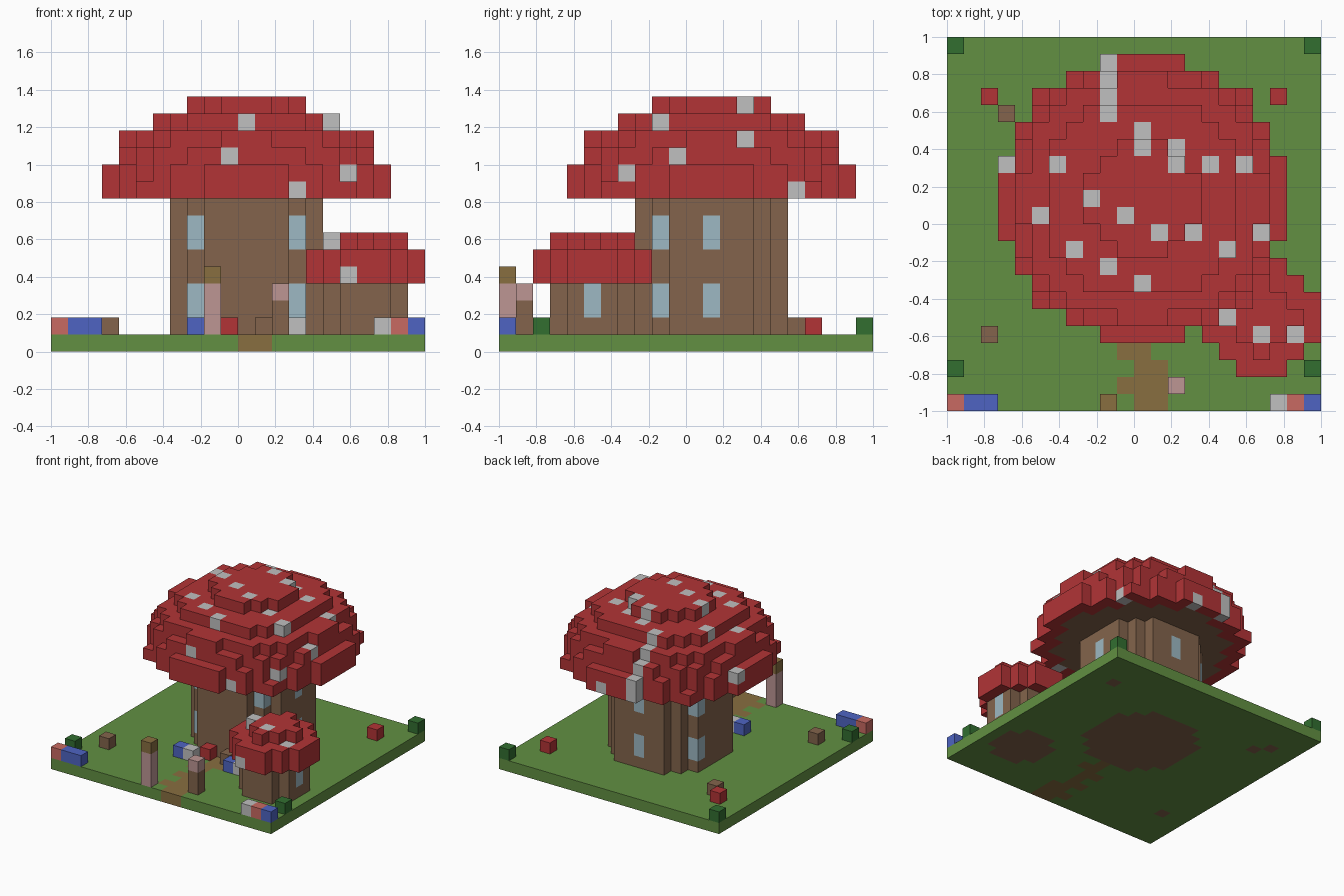
import bpy
from mathutils import Vector

cube = bpy.data.objects.get("Cube")
if cube:
    bpy.data.objects.remove(cube, do_unlink=True)

N = 22                # blocks along each side of the plot
S = 2 / N             # block size


def linear(c):
    c /= 255
    return c / 12.92 if c <= 0.04045 else ((c + 0.055) / 1.055) ** 2.4


def material(name, r, g, b):
    m = bpy.data.materials.new(name)
    m.use_nodes = True
    col = (linear(r), linear(g), linear(b), 1)
    m.diffuse_color = col
    m.node_tree.nodes["Principled BSDF"].inputs["Base Color"].default_value = col
    return m


MATS = {
    "red": material("cap red", 178, 52, 54),
    "white": material("spot white", 192, 192, 192),
    "brown": material("stem brown", 131, 100, 76),
    "grass": material("grass green", 98, 144, 66),
    "leaf": material("bush green", 50, 110, 48),
    "path": material("path tan", 136, 110, 64),
    "glass": material("window glass", 158, 185, 195),
    "blue": material("flower blue", 78, 100, 194),
    "pink": material("post pink", 189, 150, 148),
    "coral": material("flower coral", 200, 106, 98),
}

# Corner order of each block side, found from its outward direction
SIDES = []
for axis in range(3):
    for sign in (-1, 1):
        n = Vector((0, 0, 0))
        n[axis] = sign
        u = Vector((0, 0, 0))
        u[(axis + 1) % 3] = 1
        v = n.cross(u)
        quad = [(n + a * u + b * v) / 2
                for a, b in ((-1, -1), (1, -1), (1, 1), (-1, 1))]
        SIDES.append((n, quad))


def build(name, cells):
    """Make one object from blocks {(i, j, k): colour}, outer faces only."""
    verts, faces, colours = {}, [], []
    for cell, colour in cells.items():
        mid = Vector(cell) + Vector((0.5, 0.5, 0.5))
        for n, quad in SIDES:
            if tuple(int(c + d) for c, d in zip(cell, n)) in cells:
                continue
            keys = [tuple(round(c) for c in mid + q) for q in quad]
            faces.append([verts.setdefault(p, len(verts)) for p in keys])
            colours.append(colour)
    mesh = bpy.data.meshes.new(name)
    mesh.from_pydata([(x * S - 1, y * S - 1, z * S) for x, y, z in verts], [], faces)
    used = sorted(set(colours))
    for c in used:
        mesh.materials.append(MATS[c])
    for poly, c in zip(mesh.polygons, colours):
        poly.material_index = used.index(c)
    mesh.update()
    obj = bpy.data.objects.new(name, mesh)
    bpy.context.collection.objects.link(obj)
    return obj


def disc(centre, r2):
    """Plan cells whose squared distance from the centre is within r2."""
    cx, cy = centre
    return [(cx + a, cy + b) for a in range(-9, 10) for b in range(-9, 10)
            if a * a + b * b <= r2]


def stack(centre, first, sizes, colour):
    return {(i, j, first + k): colour
            for k, r2 in enumerate(sizes) for i, j in disc(centre, r2)}


def paint_top(cells, spots, colour):
    """Colour the highest block of each plan cell."""
    for i, j in spots:
        heights = [k for a, b, k in cells if (a, b) == (i, j)]
        if heights:
            cells[i, j, max(heights)] = colour


def paint(cells, spots, colour):
    for s in spots:
        if s in cells:
            cells[s] = colour


BIG, SMALL = (11, 12), (18, 5)
BIG_STEM, SMALL_STEM = 20, 5

# Ground with the path and soil beneath the stems
ground = {(i, j, 0): "grass" for i in range(N) for j in range(N)}
for j, row in enumerate(((11, 12), (10, 11, 12), (11, 12), (10, 11),
                         (11,), (10, 11), (11, 12), (11,))):
    paint(ground, [(i, j, 0) for i in row], "path")
soil = disc(BIG, BIG_STEM) + disc(SMALL, SMALL_STEM)
soil += [(3, 17), (2, 18), (2, 4), (19, 18)]
paint_top(ground, soil, "brown")
build("ground", ground)

# Large stem with two storeys of windows
stem = stack(BIG, 1, [BIG_STEM] * 8, "brown")
for i, j in ((8, 9), (14, 9), (15, 12), (11, 16), (7, 14)):
    paint(stem, [(i, j, k) for k in (2, 3, 6, 7)], "glass")
build("large_stem", stem)

# Large stepped cap, brown underneath, with white spots
cap = stack(BIG, 9, [72, 68, 61, 52, 34, 12], "red")
paint(cap, [(i, j, 9) for i, j in disc(BIG, 50)], "brown")
paint_top(cap, [(9, 17), (9, 18), (9, 19), (9, 20), (11, 15), (11, 16),
                (13, 14), (13, 15), (3, 14), (6, 14), (15, 14), (17, 14),
                (8, 12), (5, 11), (10, 11), (12, 10), (14, 10), (18, 10),
                (7, 9), (16, 9), (9, 8), (11, 7)], "white")
paint(cap, [(10, 5, 11), (17, 7, 10), (14, 5, 9), (17, 17, 9),
            (9, 20, 9), (12, 20, 9)], "white")
build("large_cap", cap)

# Small stem and cap
stem = stack(SMALL, 1, [SMALL_STEM] * 3, "brown")
paint(stem, [(20, 5, 2), (20, 5, 3)], "glass")
build("small_stem", stem)
cap = stack(SMALL, 4, [10, 10, 4], "red")
paint_top(cap, [(16, 5), (18, 4), (20, 4)], "white")
paint(cap, [(17, 2, 4)], "white")
build("small_cap", cap)

# Posts beside the path
build("tall_post", {(9, 0, k): "path" if k == 4 else "pink" for k in range(1, 5)})
build("short_post", {(13, 1, k): "pink" if k == 3 else "brown" for k in range(1, 4)})

# Single blocks standing on the grass
SINGLES = {
    "bush": ("leaf", [(0, 21), (21, 21), (0, 2), (21, 2)]),
    "log": ("brown", [(3, 17), (2, 4), (12, 7)]),
    "red_flower": ("red", [(2, 18), (19, 18), (10, 7)]),
    "blue_flower": ("blue", [(1, 0), (2, 0), (21, 0), (8, 6), (13, 6)]),
    "coral_flower": ("coral", [(0, 0), (20, 0)]),
    "white_flower": ("white", [(19, 0), (9, 6), (14, 6)]),
}
for name, (colour, spots) in SINGLES.items():
    build(name, {(i, j, 1): colour for i, j in spots})
